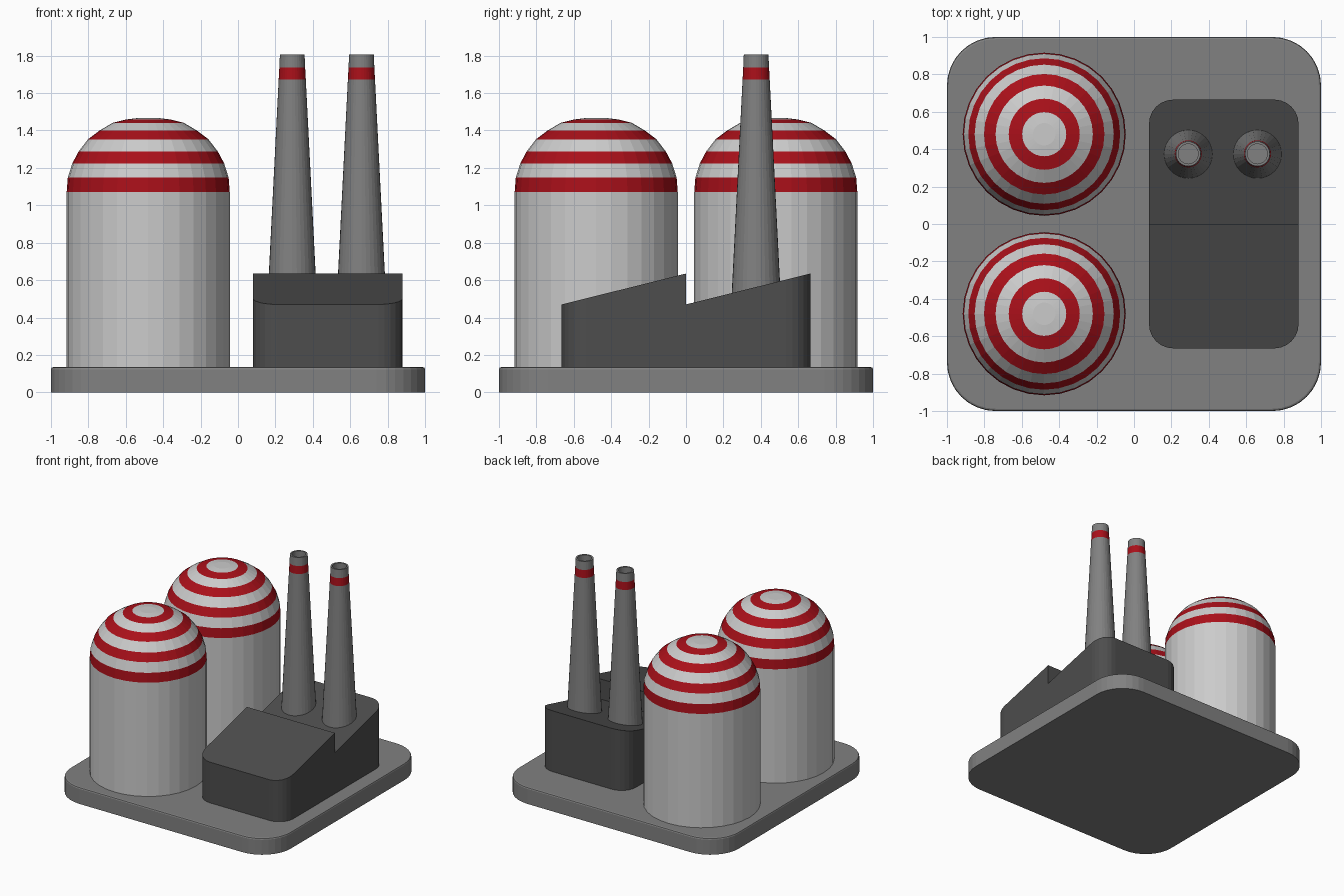
import bpy, bmesh
from math import cos, sin, tau

if "Cube" in bpy.data.objects:
    bpy.data.objects.remove(bpy.data.objects["Cube"])


def material(name, rgb):
    m = bpy.data.materials.new(name)
    m.diffuse_color = (*rgb, 1)
    m.use_nodes = True
    m.node_tree.nodes["Principled BSDF"].inputs["Base Color"].default_value = m.diffuse_color
    return m


RED = material("red_paint", (0.4, 0.005, 0.01))
LIGHT = material("light_grey", (0.55, 0.55, 0.55))
MID = material("mid_grey", (0.22, 0.22, 0.22))
DARK = material("dark_grey", (0.075, 0.075, 0.075))


def finish(bm, name, mats):
    bmesh.ops.recalc_face_normals(bm, faces=bm.faces)
    me = bpy.data.meshes.new(name)
    bm.to_mesh(me)
    bm.free()
    for m in mats:
        me.materials.append(m)
    ob = bpy.data.objects.new(name, me)
    bpy.context.collection.objects.link(ob)
    return ob


def lathe(name, x, y, profile, red_bands, mat, sides=32):
    """Spin (radius, z) points; segments listed in red_bands are red."""
    bm = bmesh.new()
    rings = [[bm.verts.new((x + r * cos(tau * i / sides), y + r * sin(tau * i / sides), z))
              for i in range(sides)] for r, z in profile]
    for k, (a, b) in enumerate(zip(rings, rings[1:])):
        for i in range(sides):
            j = (i + 1) % sides
            f = bm.faces.new((a[i], a[j], b[j], b[i]))
            f.material_index = int(k in red_bands)
    bm.faces.new(rings[0])
    bm.faces.new(rings[-1])
    return finish(bm, name, [mat, RED])


def rounded_prism(name, x0, x1, profile, radius, segs, mat, top_bevel=0):
    """Extrude a (y, z) profile along x and round its outer vertical corners."""
    bm = bmesh.new()
    face = bm.faces.new([bm.verts.new((x0, y, z)) for y, z in profile])
    ext = bmesh.ops.extrude_face_region(bm, geom=[face])
    bmesh.ops.translate(bm, vec=(x1 - x0, 0, 0),
                        verts=[v for v in ext["geom"] if isinstance(v, bmesh.types.BMVert)])
    bmesh.ops.recalc_face_normals(bm, faces=bm.faces)
    ymax = max(y for y, z in profile)
    corners = [e for e in bm.edges
               if all(abs(abs(v.co.y) - ymax) < 1e-4 for v in e.verts)
               and abs(e.verts[0].co.z - e.verts[1].co.z) > 1e-3]
    bmesh.ops.bevel(bm, geom=corners, offset=radius, segments=segs, profile=0.5, affect='EDGES')
    if top_bevel:
        zmax = max(z for y, z in profile)
        rim = [e for e in bm.edges if all(abs(v.co.z - zmax) < 1e-4 for v in e.verts)]
        bmesh.ops.bevel(bm, geom=rim, offset=top_bevel, segments=2, profile=0.5, affect='EDGES')
    return finish(bm, name, [mat])


# Base slab
rounded_prism("base", -1, 1, [(-1, 0), (1, 0), (1, 0.135), (-1, 0.135)], 0.26, 8, MID, 0.012)

# Factory hall with sawtooth roof
rounded_prism("factory_hall", 0.08, 0.88,
              [(-0.665, 0.13), (0.665, 0.13), (0.665, 0.635), (0, 0.47), (0, 0.635), (-0.665, 0.47)],
              0.13, 6, DARK)

# Domed storage tanks with red stripes
tank = [(0.436, 0.13), (0.436, 1.07), (0.43, 1.148), (0.406, 1.224), (0.372, 1.288),
        (0.322, 1.353), (0.26, 1.4), (0.19, 1.441), (0.118, 1.459), (0.06, 1.466)]
for label, y in (("front", -0.48), ("back", 0.48)):
    lathe(label + "_tank", -0.48, y, tank, {1, 3, 5, 7}, LIGHT)

# Tapered hollow chimneys with a red band
chimney = [(0.134, 0.46), (0.0725, 1.673), (0.069, 1.737), (0.066, 1.805),
           (0.053, 1.805), (0.053, 1.745)]
for label, x in (("left", 0.29), ("right", 0.66)):
    lathe(label + "_chimney", x, 0.375, chimney, {1}, MID)
